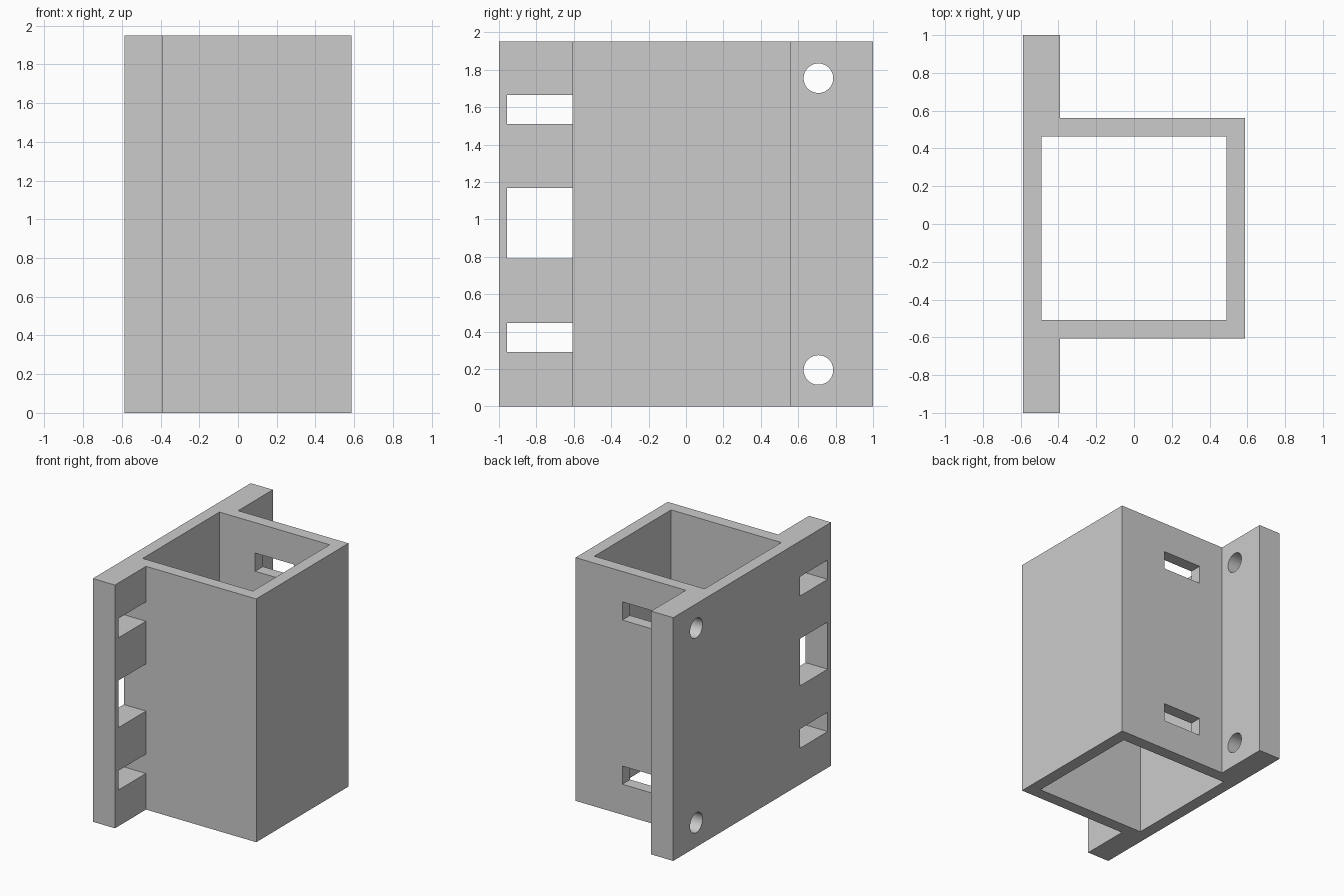
import bpy, bmesh, math
from mathutils import Matrix

default = bpy.data.objects.get("Cube")
if default:
    bpy.data.objects.remove(default, do_unlink=True)

HEIGHT = 1.95
SIDE = 0.587          # half width in x
PLATE = -0.391        # inner face of the mounting plate
FRONT, BACK = -0.607, 0.561
WALL = 0.098

grey = bpy.data.materials.new("plain grey")
grey.use_nodes = True
colour = (0.6, 0.6, 0.6, 1)
grey.diffuse_color = colour
grey.node_tree.nodes["Principled BSDF"].inputs["Base Color"].default_value = colour


def finish(bm, name):
    bmesh.ops.recalc_face_normals(bm, faces=bm.faces)
    mesh = bpy.data.meshes.new(name)
    bm.to_mesh(mesh)
    bm.free()
    mesh.materials.append(grey)
    obj = bpy.data.objects.new(name, mesh)
    bpy.context.collection.objects.link(obj)
    return obj


def box(name, x, y, z):
    bm = bmesh.new()
    bmesh.ops.create_cube(bm, size=1)
    for v in bm.verts:
        v.co = [(r[0] + r[1]) / 2 + c * (r[1] - r[0]) for r, c in zip((x, y, z), v.co)]
    return finish(bm, name)


def round_hole(name, y, z, radius):
    bm = bmesh.new()
    turn = Matrix.Translation((PLATE - 0.1, y, z)) @ Matrix.Rotation(math.pi / 2, 4, 'Y')
    bmesh.ops.create_cone(bm, cap_ends=True, segments=48, radius1=radius,
                          radius2=radius, depth=0.5, matrix=turn)
    return finish(bm, name)


# Bracket body: plate and box outline, extruded upward
outline = [(-SIDE, -1), (PLATE, -1), (PLATE, FRONT), (SIDE, FRONT),
           (SIDE, BACK), (PLATE, BACK), (PLATE, 1), (-SIDE, 1)]
bm = bmesh.new()
base = bm.faces.new([bm.verts.new((x, y, 0)) for x, y in outline])
top = bmesh.ops.extrude_face_region(bm, geom=[base], use_keep_orig=True)
bmesh.ops.translate(bm, vec=(0, 0, HEIGHT),
                    verts=[g for g in top["geom"] if isinstance(g, bmesh.types.BMVert)])
body = finish(bm, "bracket_body")

# Open square channel
inner = SIDE - WALL
cutters = [box("channel_cutter", (-inner, inner), (FRONT + WALL, BACK - WALL), (-0.1, HEIGHT + 0.1))]

# Windows through the front flange
for z in [(0.29, 0.445), (0.79, 1.168), (1.51, 1.665)]:
    cutters.append(box("window_cutter", (-0.7, PLATE + 0.1), (-0.956, FRONT - 0.0005), z))

# Tie slots in the back wall and screw holes in the back flange
for z in (0.317, HEIGHT - 0.317):
    cutters.append(box("slot_cutter", (-0.172, 0.172), (BACK - 0.2, BACK + 0.1), (z - 0.073, z + 0.073)))
for z in (0.195, HEIGHT - 0.195):
    cutters.append(round_hole("screw_hole_cutter", 0.708, z, 0.079))

for cutter in cutters:
    mod = body.modifiers.new(cutter.name, 'BOOLEAN')
    mod.operation = 'DIFFERENCE'
    mod.solver = 'EXACT'
    mod.object = cutter

# Bake the cuts and drop the cutters
bpy.context.view_layer.update()
cut_mesh = bpy.data.meshes.new_from_object(body.evaluated_get(bpy.context.evaluated_depsgraph_get()))
body.modifiers.clear()
body.data = cut_mesh
for cutter in cutters:
    bpy.data.objects.remove(cutter, do_unlink=True)

# Smooth bores, sharp corners
bpy.context.view_layer.objects.active = body
body.select_set(True)
bpy.ops.object.shade_smooth_by_angle(angle=math.radians(30))
